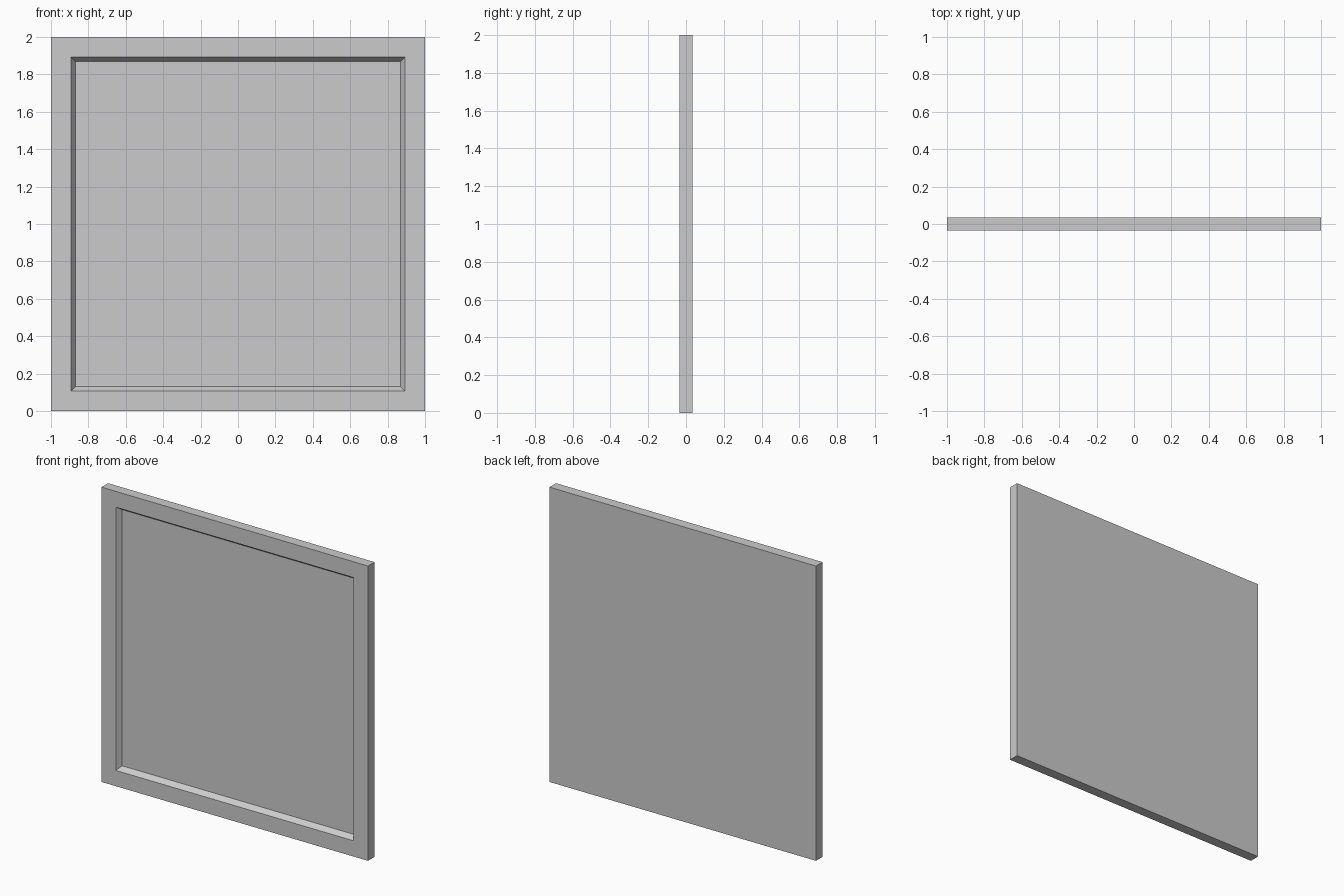
import bpy
import bmesh
from mathutils import Matrix, Vector

if "Cube" in bpy.data.objects:
    bpy.data.objects.remove(bpy.data.objects["Cube"])

SIZE, THICK = 2.0, 0.07
BORDER, BEVEL, DEPTH = 0.107, 0.024, 0.035

bm = bmesh.new()

# Square slab standing on z = 0
bmesh.ops.create_cube(bm, size=1.0, matrix=Matrix.Translation((0, 0, SIZE / 2))
                      @ Matrix.Diagonal((SIZE, THICK, SIZE, 1)))
bm.normal_update()
front = min(bm.faces, key=lambda f: f.calc_center_median().y)

# Flat border, then sloping sides down to the sunken panel
for width in (BORDER, BEVEL):
    bmesh.ops.inset_region(bm, faces=[front], thickness=width, use_even_offset=True)
bmesh.ops.translate(bm, verts=list(front.verts), vec=Vector((0, DEPTH, 0)))
bm.normal_update()

mesh = bpy.data.meshes.new("framed_panel")
bm.to_mesh(mesh)
bm.free()
panel = bpy.data.objects.new("framed_panel", mesh)
bpy.context.collection.objects.link(panel)
